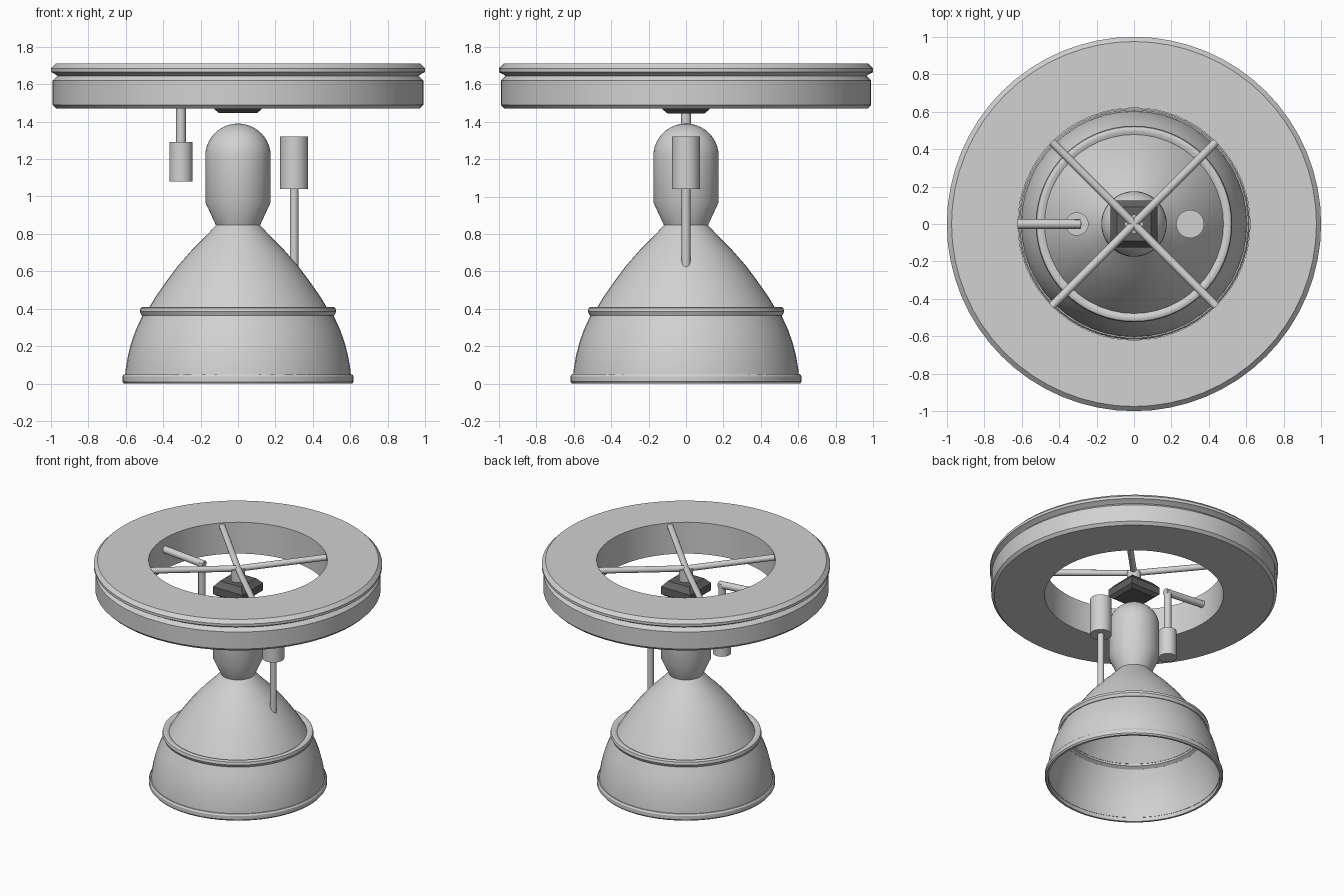
import bpy, bmesh, math
from mathutils import Vector

cube = bpy.data.objects.get("Cube")
if cube:
    bpy.data.objects.remove(cube, do_unlink=True)


def material(name, value):
    mat = bpy.data.materials.new(name)
    mat.use_nodes = True
    colour = (value, value, value, 1)
    mat.diffuse_color = colour
    mat.node_tree.nodes["Principled BSDF"].inputs["Base Color"].default_value = colour
    return mat


GREY = material("light grey metal", 0.64)
DARK = material("dark grey metal", 0.12)


def finish(bm, name, mat):
    bmesh.ops.remove_doubles(bm, verts=bm.verts, dist=1e-5)
    bmesh.ops.recalc_face_normals(bm, faces=bm.faces)
    mesh = bpy.data.meshes.new(name)
    bm.to_mesh(mesh)
    bm.free()
    mesh.materials.append(mat)
    obj = bpy.data.objects.new(name, mesh)
    bpy.context.collection.objects.link(obj)
    bpy.ops.object.select_all(action="DESELECT")
    obj.select_set(True)
    bpy.context.view_layer.objects.active = obj
    bpy.ops.object.shade_smooth_by_angle(angle=math.radians(30))
    return obj


def lathe(name, profile, mat=GREY, segments=64, turn=0.0, closed=True):
    """Revolve (radius, height) points around z."""
    bm = bmesh.new()
    pts = [Vector((r, 0, z)) for r, z in profile]
    if closed:
        pts.append(pts[0])
    verts = [bm.verts.new(p) for p in pts]
    edges = [bm.edges.new(pair) for pair in zip(verts, verts[1:])]
    bmesh.ops.spin(bm, geom=verts + edges, cent=(0, 0, 0), axis=(0, 0, 1),
                   angle=math.tau, steps=segments, use_duplicate=False)
    obj = finish(bm, name, mat)
    obj.rotation_euler.z = turn
    return obj


def rod(name, start, end, radius, segments=24):
    """Capped cylinder between two points."""
    a, b = Vector(start), Vector(end)
    bm = bmesh.new()
    bmesh.ops.create_cone(bm, cap_ends=True, segments=segments, radius1=radius,
                          radius2=radius, depth=(b - a).length)
    obj = finish(bm, name, GREY)
    obj.location = (a + b) / 2
    obj.rotation_euler = (b - a).to_track_quat("Z", "Y").to_euler()
    return obj


# Large mounting ring with a groove near its top
lathe("mounting_ring", [(0.62, 1.47), (0.97, 1.47), (0.99, 1.49), (0.99, 1.62),
                        (0.965, 1.645), (0.98, 1.655), (1.0, 1.665), (1.0, 1.685),
                        (0.975, 1.71), (0.62, 1.71)])

# Diagonal struts meeting on the axis
for i, (sx, sy) in enumerate([(1, 1), (-1, 1), (-1, -1), (1, -1)]):
    rod(f"strut_{i + 1}", (0, 0, 1.645), (0.44 * sx, 0.44 * sy, 1.68), 0.022, 16)

# Post and bevelled square gimbal block
rod("gimbal_post", (0, 0, 1.52), (0, 0, 1.65), 0.05)
block = [(0, 1.445), (0.1, 1.445), (0.125, 1.465), (0.125, 1.52), (0.09, 1.56), (0, 1.56)]
lathe("gimbal_block", [(r * math.sqrt(2), z) for r, z in block], DARK, 4, math.pi / 4, False)

# Combustion chamber with domed top and tapered throat
dome = [(0.175 * math.cos(t), 1.215 + 0.175 * math.sin(t))
        for t in [math.pi / 2 * k / 10 for k in range(10)]]
lathe("combustion_chamber", [(0, 0.84), (0.115, 0.84), (0.175, 0.97)] + dome + [(0, 1.39)],
      segments=48, closed=False)


# Hollow nozzle shells, with the inside following the outside
def shell(name, outer, thickness):
    inner = [(r - thickness, z) for r, z in reversed(outer)]
    lathe(name, outer + inner, segments=48)


shell("upper_nozzle", [(0.485, 0.39), (0.44, 0.465), (0.38, 0.55), (0.32, 0.63),
                       (0.25, 0.71), (0.18, 0.78), (0.115, 0.85)], 0.012)
shell("lower_nozzle", [(0.605, 0.03), (0.6, 0.08), (0.588, 0.15), (0.57, 0.22),
                       (0.545, 0.29), (0.508, 0.37)], 0.012)

# Raised bands on the nozzle
lathe("nozzle_collar", [(0.475, 0.375), (0.5, 0.36), (0.515, 0.365), (0.525, 0.385),
                        (0.52, 0.405), (0.51, 0.41), (0.495, 0.41), (0.475, 0.4)])
lathe("nozzle_lip", [(0.595, 0), (0.61, 0), (0.618, 0.01), (0.618, 0.038),
                     (0.61, 0.05), (0.595, 0.05)])

# Left canister with a feed pipe into the nozzle
rod("left_canister", (0.3, 0, 1.04), (0.3, 0, 1.32), 0.075, 32)
rod("left_feed_pipe", (0.3, 0, 0.62), (0.3, 0, 1.06), 0.023)

# Right canister hung from a bent pipe fixed to the ring
rod("right_canister", (-0.305, 0, 1.08), (-0.305, 0, 1.29), 0.062, 32)
rod("right_vertical_pipe", (-0.305, 0, 1.27), (-0.305, 0, 1.615), 0.026)
rod("right_cross_pipe", (-0.285, 0, 1.6), (-0.625, 0, 1.625), 0.026)
